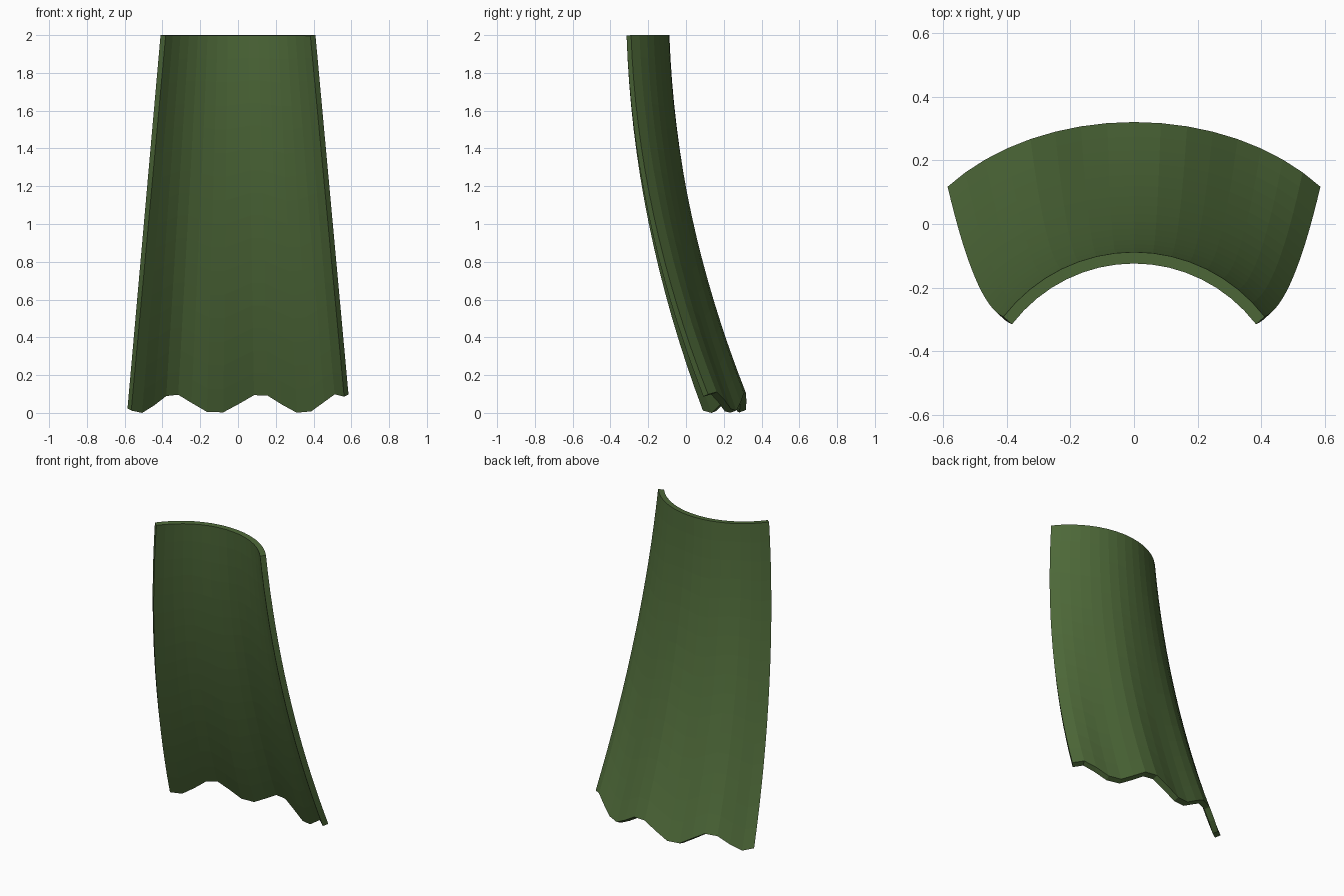
import bpy
import bmesh
from math import sin, cos, pi

cube = bpy.data.objects.get("Cube")
if cube:
    bpy.data.objects.remove(cube, do_unlink=True)

COLS, ROWS = 16, 16
HALF_ANGLE = 0.9
HEIGHT = 2.0

# Green cloth
cloth = bpy.data.materials.new("green_cloth")
cloth.use_nodes = True
green = (0.075, 0.14, 0.04, 1)
cloth.diffuse_color = green
cloth.node_tree.nodes["Principled BSDF"].inputs["Base Color"].default_value = green


def cape_point(u, v):
    """Outer surface: u runs across (-1 to 1), v runs from collar to hem."""
    a = u * HALF_ANGLE
    half_width = 0.41 + 0.175 * v
    x = half_width * sin(a) / sin(HALF_ANGLE)
    sweep = -0.088 + 0.07 * v + 0.338 * v * v
    y = sweep - 0.203 * (1 - cos(a)) / (1 - cos(HALF_ANGLE))
    hem = 0.061 + 0.052 * sin(2.75 * pi * u)
    return x, y, HEIGHT + (hem - HEIGHT) * v


# Curved, flared sheet with a wavy hem
bm = bmesh.new()
grid = [[bm.verts.new(cape_point(2 * i / COLS - 1, j / ROWS))
         for i in range(COLS + 1)] for j in range(ROWS + 1)]
for j in range(ROWS):
    for i in range(COLS):
        bm.faces.new((grid[j][i], grid[j][i + 1],
                      grid[j + 1][i + 1], grid[j + 1][i]))
bm.normal_update()
if sum(f.normal.y for f in bm.faces) < 0:
    bmesh.ops.reverse_faces(bm, faces=bm.faces[:])

mesh = bpy.data.meshes.new("cape")
bm.to_mesh(mesh)
bm.free()
mesh.materials.append(cloth)
cape = bpy.data.objects.new("cape", mesh)
bpy.context.scene.collection.objects.link(cape)

# Cloth thickness, grown towards the inside
solid = cape.modifiers.new("thickness", "SOLIDIFY")
solid.thickness = 0.036
solid.offset = -1
solid.use_even_offset = True
